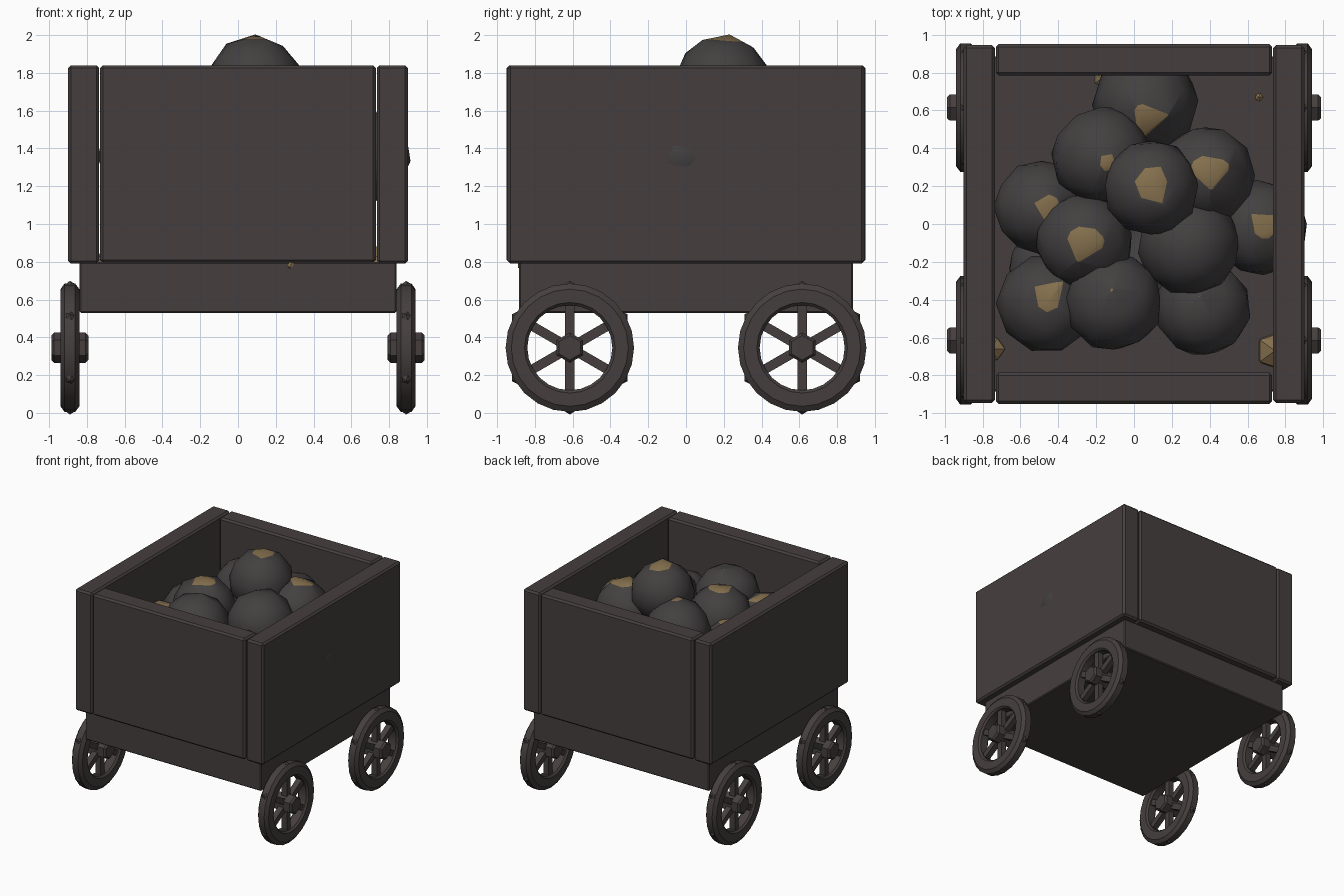
import bpy, bmesh, math, random
from mathutils import Vector, Matrix

if "Cube" in bpy.data.objects:
    bpy.data.objects.remove(bpy.data.objects["Cube"])

random.seed(4)


def material(name, rgb):
    m = bpy.data.materials.new(name)
    m.diffuse_color = (*rgb, 1)
    m.use_nodes = True
    m.node_tree.nodes["Principled BSDF"].inputs["Base Color"].default_value = m.diffuse_color
    return m


IRON = material("dark iron", (0.060, 0.049, 0.048))
ROCK = material("dark rock", (0.056, 0.051, 0.051))
GOLD = material("dull gold", (0.235, 0.162, 0.075))


def finish(bm, name, mats, angle=30):
    me = bpy.data.meshes.new(name)
    bmesh.ops.recalc_face_normals(bm, faces=bm.faces)
    bm.to_mesh(me)
    bm.free()
    for m in mats:
        me.materials.append(m)
    ob = bpy.data.objects.new(name, me)
    bpy.context.collection.objects.link(ob)
    bpy.ops.object.select_all(action='DESELECT')
    ob.select_set(True)
    bpy.context.view_layer.objects.active = ob
    bpy.ops.object.shade_smooth_by_angle(angle=math.radians(angle))
    return ob


def box(name, lo, hi, bevel=0.015):
    lo, hi = Vector(lo), Vector(hi)
    bm = bmesh.new()
    bmesh.ops.create_cube(bm, size=1, matrix=Matrix.Translation((lo + hi) / 2)
                          @ Matrix.Diagonal((*(hi - lo), 1)))
    bmesh.ops.bevel(bm, geom=bm.edges[:], offset=bevel, segments=1, affect='EDGES')
    return finish(bm, name, [IRON])


# Cart box: solid base, two long side walls, two end walls between them
box("base", (-0.84, -0.885, 0.53), (0.84, 0.885, 0.80), 0.008)
for s, side in ((-1, "left"), (1, "right")):
    a, b = sorted((s * 0.735, s * 0.90))
    box(side + "_wall", (a, -0.945, 0.79), (b, 0.945, 1.84))
for s, side in ((-1, "front"), (1, "back")):
    a, b = sorted((s * 0.785, s * 0.95))
    box(side + "_wall", (-0.73, a, 0.795), (0.73, b, 1.84))


# Wheels, built around the x axis
def lathe(bm, profile, steps, closed):
    rings = [[bm.verts.new((x, r * math.sin(t), r * math.cos(t))) for r, x in profile]
             for t in (2 * math.pi * i / steps for i in range(steps))]
    n = len(profile)
    for i in range(steps):
        p, q = rings[i], rings[(i + 1) % steps]
        for j in range(n if closed else n - 1):
            k = (j + 1) % n
            bm.faces.new((p[j], p[k], q[k], q[j]))
    if not closed:
        bm.faces.new([r[0] for r in rings])
        bm.faces.new([r[-1] for r in rings])


def wheel(name, x, y):
    bm = bmesh.new()
    # rim and hub
    lathe(bm, [(0.225, -0.035), (0.24, -0.05), (0.31, -0.05), (0.34, -0.028),
               (0.34, 0.028), (0.31, 0.05), (0.24, 0.05), (0.225, 0.035)], 24, True)
    lathe(bm, [(0.065, -0.098), (0.08, -0.083), (0.08, 0.083), (0.065, 0.098)], 6, False)
    # spokes with a rivet on the rim at each end
    for i in range(6):
        turn = Matrix.Rotation(i * math.pi / 3, 4, 'X')
        bmesh.ops.create_cube(bm, size=1, matrix=turn @ Matrix.Translation((0, 0, 0.15))
                              @ Matrix.Diagonal((0.05, 0.05, 0.18, 1)))
        bmesh.ops.create_icosphere(bm, subdivisions=1, radius=0.036,
                                   matrix=turn @ Matrix.Translation((0, 0, 0.318)))
    bmesh.ops.translate(bm, verts=bm.verts, vec=(x, y, 0.345))
    finish(bm, name, [IRON])


for sx, side in ((-1, "left"), (1, "right")):
    for sy, end in ((-1, "front"), (1, "back")):
        wheel(f"{end}_{side}_wheel", sx * 0.89, sy * 0.615)


# Ore lumps: faceted balls, the part beyond a cutting plane is gold
def lump(name, centre, r, offset=None, patch=0.0):
    bm = bmesh.new()
    bmesh.ops.create_icosphere(bm, subdivisions=2, radius=r)
    spin = Matrix.Rotation(random.uniform(0, 6), 3, 'X') @ Matrix.Rotation(random.uniform(0, 6), 3, 'Z')
    for v in bm.verts:
        v.co = spin @ v.co * random.uniform(0.97, 1.03)
    if offset:
        n = Vector((*offset, math.sqrt(r * r - offset[0] ** 2 - offset[1] ** 2))).normalized()
        d = math.sqrt(r * r - patch * patch) * 0.985
        bmesh.ops.bisect_plane(bm, geom=bm.verts[:] + bm.edges[:] + bm.faces[:],
                               plane_co=n * d, plane_no=n)
        for f in bm.faces:
            f.material_index = int(f.calc_center_median().dot(n) > d)
    bmesh.ops.translate(bm, verts=bm.verts, vec=centre)
    finish(bm, name, [ROCK, GOLD], 35)


LUMPS = [  # centre, radius, gold offset in x and y, gold radius
    ((0.09, 0.19, 1.745), 0.255, (0.01, 0.02), 0.105),
    ((-0.26, -0.09, 1.52), 0.26, (0.0, -0.01), 0.105),
    ((-0.17, 0.36, 1.54), 0.265, (0.04, -0.01), 0.065),
    ((0.38, 0.26, 1.54), 0.26, (0.02, 0.03), 0.09),
    ((-0.11, -0.41, 1.53), 0.265, (-0.03, 0.01), 0.06),
    ((0.29, -0.11, 1.55), 0.27, None, 0),
    ((-0.49, 0.09, 1.36), 0.25, (0.02, 0.0), 0.075),
    ((0.665, -0.02, 1.36), 0.255, (0.03, 0.02), 0.10),
    ((-0.46, -0.42, 1.37), 0.265, (0.0, 0.03), 0.10),
    ((0.36, -0.44, 1.36), 0.255, (-0.02, 0.02), 0.06),
    ((0.06, 0.64, 1.34), 0.28, (0.01, -0.09), 0.085),
    ((-0.42, -0.25, 1.05), 0.25, None, 0),
    ((0.10, -0.25, 1.05), 0.25, None, 0),
    ((0.48, 0.05, 1.05), 0.25, None, 0),
    ((0.05, 0.35, 1.05), 0.25, None, 0),
]
for i, args in enumerate(LUMPS):
    lump(f"ore_lump_{i + 1}", *args)

# Loose nuggets half sunk in the cart floor
for i, (x, y, z, r) in enumerate([(0.745, -0.67, 0.78, 0.11), (-0.745, -0.66, 0.78, 0.07),
                                  (-0.17, 0.77, 0.78, 0.05), (0.66, 0.67, 0.79, 0.025),
                                  (0.28, -0.86, 0.785, 0.035)]):
    bm = bmesh.new()
    bmesh.ops.create_icosphere(bm, subdivisions=1, radius=r, matrix=Matrix.Translation((x, y, z)))
    finish(bm, f"nugget_{i + 1}", [GOLD])
